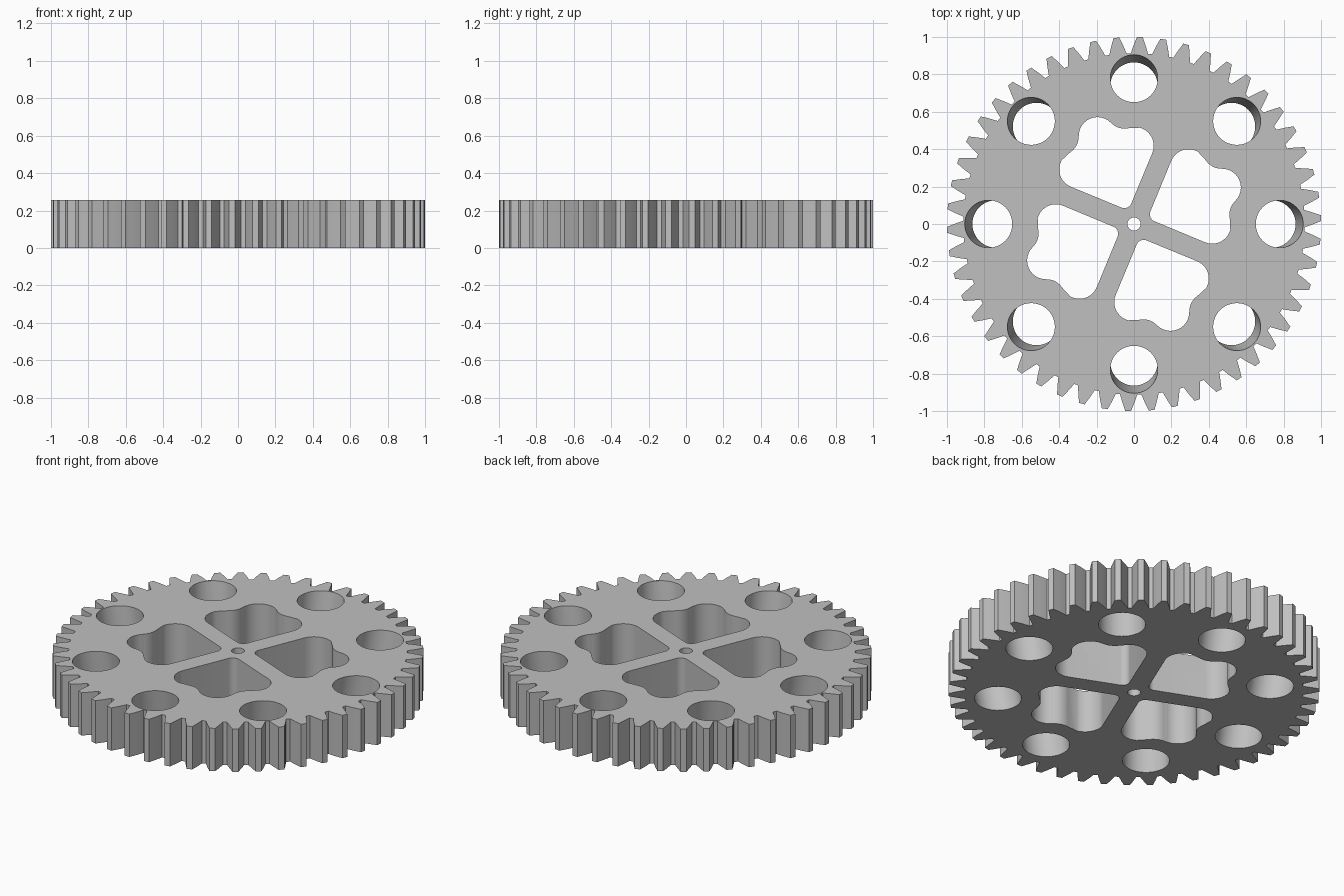
import bpy, bmesh
from math import sin, cos, pi, radians

if "Cube" in bpy.data.objects:
    bpy.data.objects.remove(bpy.data.objects["Cube"], do_unlink=True)

HEIGHT = 0.255
TEETH = 50
OVER = 0.1  # how far cutters stick out of the faces

grey = bpy.data.materials.new("light_grey")
grey.use_nodes = True
colour = (0.53, 0.53, 0.53, 1)
grey.diffuse_color = colour
grey.node_tree.nodes["Principled BSDF"].inputs["Base Color"].default_value = colour


def arc(cx, cy, r, start, end, steps=12):
    """Points on an arc, angles in degrees."""
    angles = [radians(start + (end - start) * i / steps) for i in range(steps + 1)]
    return [(cx + r * cos(a), cy + r * sin(a)) for a in angles]


def circle(cx, cy, r, steps=48):
    return arc(cx, cy, r, 0, 360, steps)[:-1]


def turn(points, a):
    return [(x * cos(a) - y * sin(a), x * sin(a) + y * cos(a)) for x, y in points]


def prism(bm, lower, upper, z0, z1):
    """Closed solid between two matching outlines."""
    a = [bm.verts.new((x, y, z0)) for x, y in lower]
    b = [bm.verts.new((x, y, z1)) for x, y in upper]
    bm.faces.new(a[::-1])
    bm.faces.new(b)
    for i in range(len(a)):
        j = (i + 1) % len(a)
        bm.faces.new((a[i], a[j], b[j], b[i]))


def finish(bm, name):
    bmesh.ops.recalc_face_normals(bm, faces=bm.faces)
    mesh = bpy.data.meshes.new(name)
    bm.to_mesh(mesh)
    bm.free()
    mesh.materials.append(grey)
    obj = bpy.data.objects.new(name, mesh)
    bpy.context.collection.objects.link(obj)
    return obj


# Toothed disc: each tooth is a tapered profile of (radius, half width)
flank = [(0.912, 0.046), (0.935, 0.039), (0.962, 0.030), (0.985, 0.021), (1.0, 0.016)]
tooth = [(r, -w) for r, w in flank] + [(r, w) for r, w in reversed(flank)]
pitch = 2 * pi / TEETH
outline = []
for i in range(TEETH):
    outline += turn(tooth, (i + 0.25) * pitch)
bm = bmesh.new()
prism(bm, outline, outline, 0, HEIGHT)
gear = finish(bm, "spur_gear")

# Lobed pocket: rounded hub corner, two side lobes and an outer lobe
half = arc(0.384, -0.165, 0.1, -135, -53 + 16)
half += arc(0.583, -0.187, 0.1, 168, 112)
half += arc(0.51, 0, 0.1, -68, 0)
pocket = half + [(x, -y) for x, y in reversed(half[:-1])]
pocket += arc(0.135, 0, 0.04, 135, 225)

cut = bmesh.new()
for k in range(4):
    shape = turn(pocket, radians(22.5 + 90 * k))
    prism(cut, shape, shape, -OVER, HEIGHT + OVER)

# Centre bore
bore = circle(0, 0, 0.035, 32)
prism(cut, bore, bore, -OVER, HEIGHT + OVER)

# Ring of holes leaning outward toward the top
lean = 0.041 / HEIGHT
low, high = 0.737 - lean * OVER, 0.778 + lean * OVER
for k in range(8):
    a = k * pi / 4
    prism(cut, turn(circle(low, 0, 0.127), a), turn(circle(high, 0, 0.127), a),
          -OVER, HEIGHT + OVER)
cutter = finish(cut, "hole_cutter")
cutter.hide_render = True

# Cut the openings, then drop the helper
mod = gear.modifiers.new("openings", "BOOLEAN")
mod.operation = "DIFFERENCE"
mod.solver = "EXACT"
mod.object = cutter
bpy.ops.object.select_all(action="DESELECT")
gear.select_set(True)
bpy.context.view_layer.objects.active = gear
bpy.ops.object.modifier_apply(modifier=mod.name)
bpy.data.objects.remove(cutter, do_unlink=True)
bpy.ops.object.shade_smooth_by_angle(angle=radians(25))
